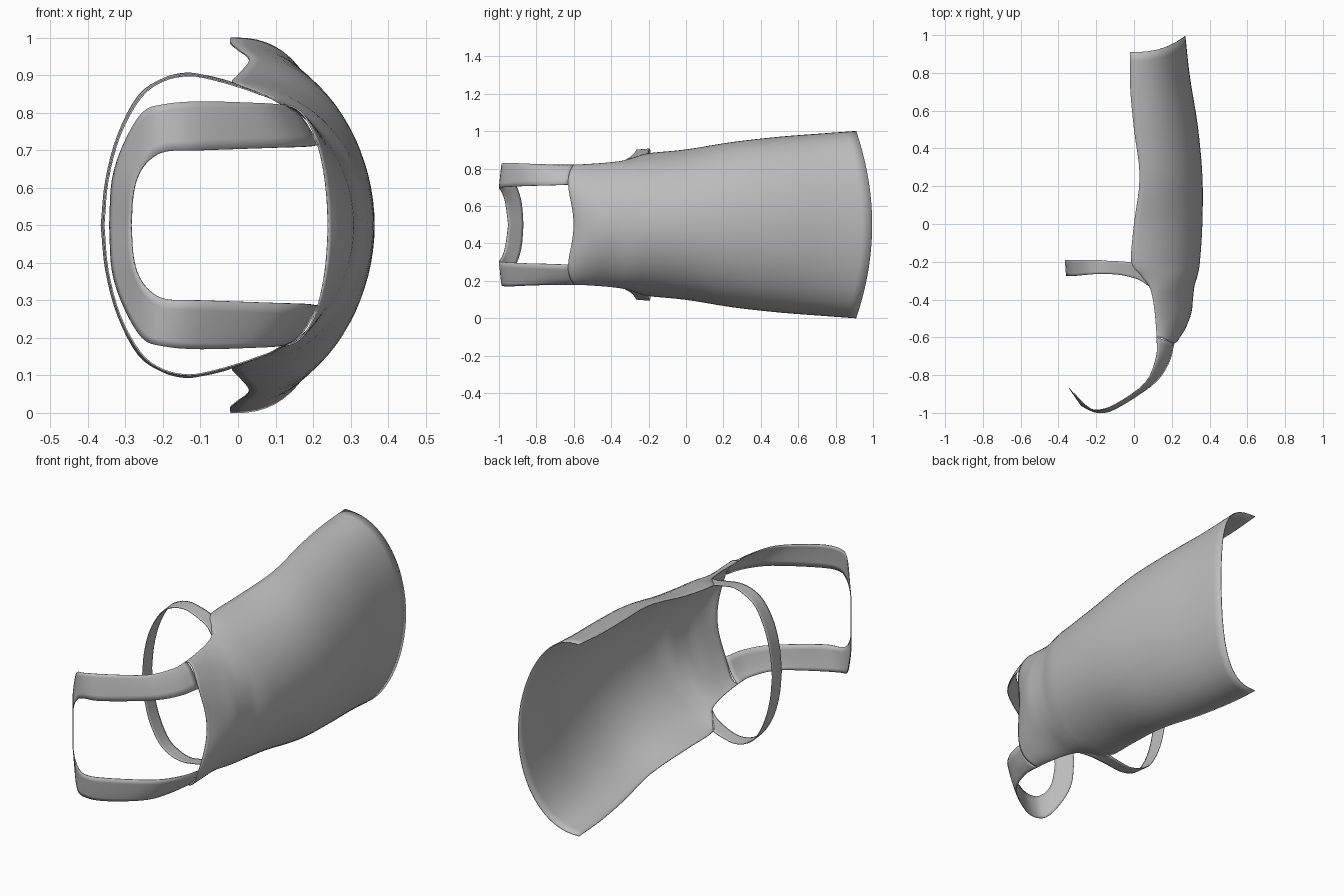
import bpy
import math
from mathutils import Vector

old = bpy.data.objects.get("Cube")
if old:
    bpy.data.objects.remove(old, do_unlink=True)

MID = 0.5  # height of the mirror plane

grey = bpy.data.materials.new("plain grey")
grey.use_nodes = True
COLOUR = (0.5, 0.5, 0.5, 1)
grey.diffuse_color = COLOUR
grey.node_tree.nodes["Principled BSDF"].inputs["Base Color"].default_value = COLOUR


def smooth_rows(rows, steps):
    """Catmull-Rom interpolation between rows of numbers."""
    rows = [Vector(r) for r in rows]
    ext = [2 * rows[0] - rows[1]] + rows + [2 * rows[-1] - rows[-2]]
    out = []
    for a, b, c, d in zip(ext, ext[1:], ext[2:], ext[3:]):
        for i in range(steps):
            t = i / steps
            out.append(0.5 * (2 * b + (c - a) * t + (2 * a - 5 * b + 4 * c - d) * t * t
                              + (3 * b - a - 3 * c + d) * t ** 3))
    return out + [rows[-1]]


def sheet(name, grid):
    """Thin smooth sheet through a grid of points."""
    n = len(grid[0])
    faces = [(r * n + i, r * n + i + 1, (r + 1) * n + i + 1, (r + 1) * n + i)
             for r in range(len(grid) - 1) for i in range(n - 1)]
    mesh = bpy.data.meshes.new(name)
    mesh.from_pydata([p for row in grid for p in row], [], faces)
    mesh.materials.append(grey)
    obj = bpy.data.objects.new(name, mesh)
    bpy.context.collection.objects.link(obj)
    mod = obj.modifiers.new("thickness", "SOLIDIFY")
    mod.thickness = 0.004
    mod.offset = 0
    bpy.ops.object.select_all(action="DESELECT")
    obj.select_set(True)
    bpy.context.view_layer.objects.active = obj
    bpy.ops.object.shade_smooth_by_angle(angle=math.radians(40))
    return obj


def strap(name, stations, bulge=0, steps=4, across=6):
    """Ribbon given by two edges (x, y, height above mid), mirrored in z.

    The bulge rounds the ribbon where it leaves the shell and fades out."""
    half = smooth_rows(stations, steps)
    rows = []
    for k, r in enumerate(half):
        a, b = Vector(r[:3]), Vector(r[3:])
        lift = bulge * (1 - k / (len(half) - 1)) ** 2
        row = [a.lerp(b, i / across) for i in range(across + 1)]
        for i, p in enumerate(row):
            p.z += lift * math.sin(math.pi * i / across)
        rows.append(row)
    grid = [[(p.x, p.y, MID + p.z) for p in row] for row in rows]
    grid += [[(p.x, p.y, MID - p.z) for p in row] for row in reversed(rows[:-1])]
    return sheet(name, grid)


# Arm shell: y, open edge x, outermost x, half height, pointedness (1 is an ellipse)
sections = [
    (-0.60, 0.12, 0.24, 0.32, 0.85),
    (-0.55, 0.117, 0.272, 0.321, 1.1),
    (-0.47, 0.11, 0.302, 0.326, 1.4),
    (-0.40, 0.10, 0.310, 0.332, 1.35),
    (-0.33, 0.08, 0.318, 0.342, 1.1),
    (-0.27, 0.03, 0.335, 0.36, 1.0),
    (-0.20, -0.015, 0.347, 0.38, 1.0),
    (0.00, 0.00, 0.36, 0.40, 1.0),
    (0.25, 0.03, 0.36, 0.44, 1.0),
    (0.50, 0.00, 0.335, 0.468, 0.92),
    (0.72, -0.02, 0.295, 0.485, 0.82),
    (0.91, -0.02, 0.27, 0.499, 0.76),
]
COLS = 40
shell = []
for y, edge, outer, h, power in smooth_rows(sections, 4):
    rear = max(0, y / 0.91) ** 2
    front = max(0, (-y - 0.5) / 0.1)
    row = []
    for i in range(COLS + 1):
        t = math.pi * (i / COLS - 0.5)
        c = max(0, math.cos(t))
        # the rear rim bows outward, the front rim is cut back in the middle
        shift = 0.085 * rear * c ** 2 - 0.03 * front * math.sin(2 * t) ** 2
        row.append((edge + (outer - edge) * c ** power, y + shift, MID + h * math.sin(t)))
    shell.append(row)
sheet("arm_shell", shell)

# Hand loop: outer edge and inner edge from the shell to the middle of the end bar
strap("hand_loop", [
    (0.12, -0.60, 0.32, 0.213, -0.63, 0.214),
    (0.118, -0.70, 0.32, 0.182, -0.74, 0.210),
    (0.06, -0.84, 0.325, 0.10, -0.85, 0.207),
    (-0.10, -0.955, 0.33, -0.10, -0.98, 0.20),
    (-0.20, -0.985, 0.322, -0.19, -0.998, 0.197),
    (-0.255, -0.96, 0.30, -0.235, -0.985, 0.175),
    (-0.305, -0.91, 0.215, -0.265, -0.97, 0.135),
    (-0.335, -0.88, 0.12, -0.28, -0.96, 0.08),
    (-0.342, -0.87, 0, -0.285, -0.95, 0),
], bulge=0.025)

# Wrist ring: rear edge and front edge from the shell round to the far side
strap("wrist_ring", [
    (-0.013, -0.203, 0.379, 0.08, -0.33, 0.342),
    (-0.045, -0.20, 0.389, 0.025, -0.295, 0.362),
    (-0.09, -0.197, 0.399, -0.06, -0.272, 0.387),
    (-0.14, -0.195, 0.405, -0.13, -0.265, 0.399),
    (-0.20, -0.19, 0.39, -0.20, -0.265, 0.385),
    (-0.265, -0.19, 0.345, -0.26, -0.27, 0.34),
    (-0.32, -0.19, 0.24, -0.315, -0.275, 0.24),
    (-0.352, -0.19, 0.12, -0.347, -0.275, 0.12),
    (-0.364, -0.19, 0, -0.358, -0.275, 0),
])
